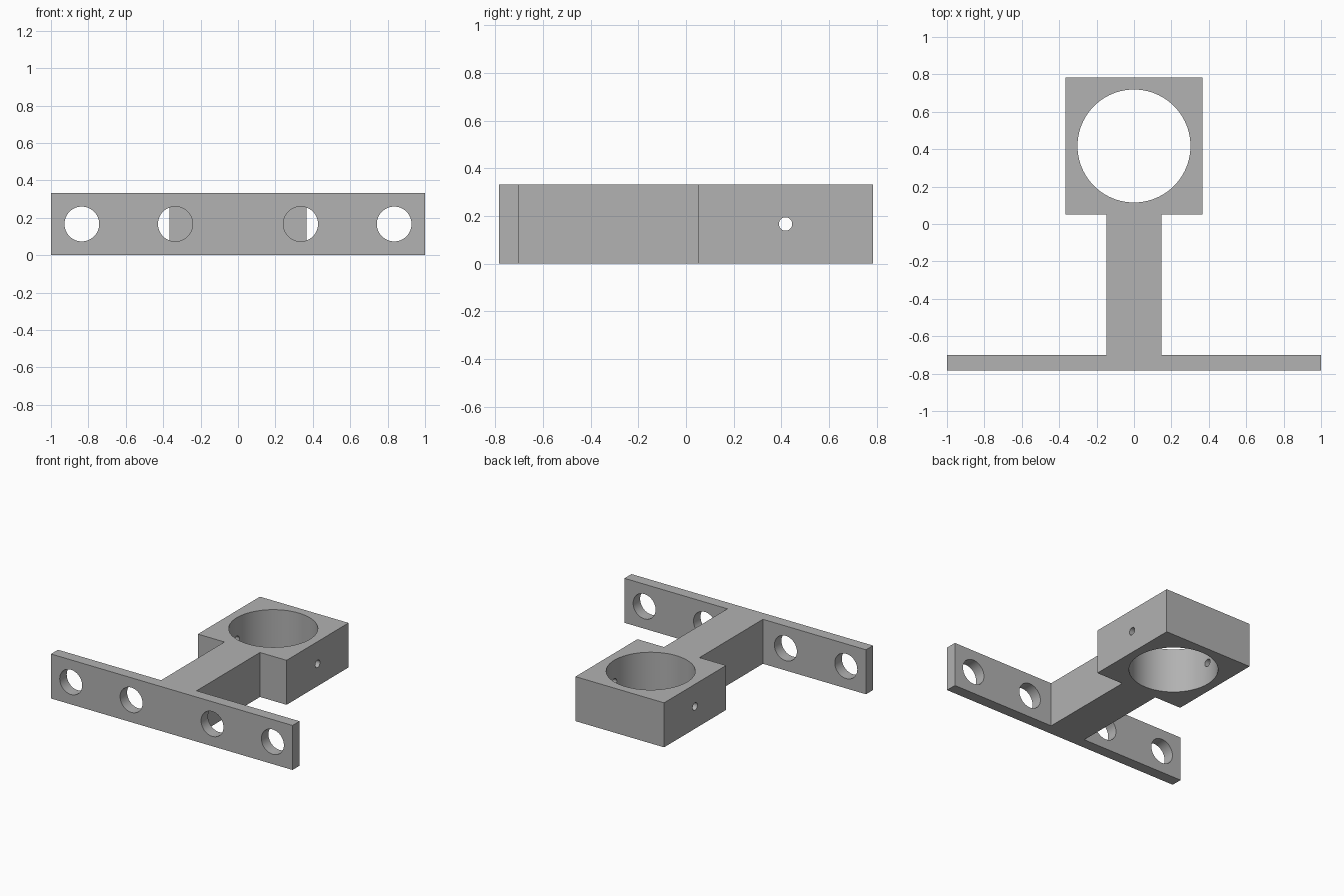
import bpy, bmesh, math
from mathutils import Vector

if "Cube" in bpy.data.objects:
    bpy.data.objects.remove(bpy.data.objects["Cube"], do_unlink=True)

HEIGHT = 0.333
MID = HEIGHT / 2
RING_Y = 0.417

grey = bpy.data.materials.new("plain grey")
grey.use_nodes = True
colour = (0.445, 0.445, 0.445, 1)
grey.diffuse_color = colour
grey.node_tree.nodes["Principled BSDF"].inputs["Base Color"].default_value = colour

# Bracket body: mounting plate, stem and clamp block as one extruded outline
half = [(1, -0.783), (1, -0.7), (0.147, -0.7), (0.147, 0.05), (0.367, 0.05), (0.367, 0.783)]
outline = half + [(-x, y) for x, y in reversed(half)]
bm = bmesh.new()
face = bm.faces.new([bm.verts.new((x, y, 0)) for x, y in outline])
top = bmesh.ops.extrude_face_region(bm, geom=[face])["geom"]
bmesh.ops.translate(bm, vec=(0, 0, HEIGHT),
                    verts=[v for v in top if isinstance(v, bmesh.types.BMVert)])
bmesh.ops.recalc_face_normals(bm, faces=bm.faces)
mesh = bpy.data.meshes.new("bracket")
bm.to_mesh(mesh)
bm.free()
mesh.materials.append(grey)
bracket = bpy.data.objects.new("bracket", mesh)
bpy.context.collection.objects.link(bracket)


def drill(name, centre, axis, radius, depth, sides):
    """Cut a round hole through the bracket along the given axis."""
    rotation = Vector((0, 0, 1)).rotation_difference(Vector(axis)).to_euler()
    bpy.ops.mesh.primitive_cylinder_add(vertices=sides, radius=radius, depth=depth,
                                        location=centre, rotation=rotation)
    cutter = bpy.context.object
    cutter.name = name
    cutter.data.materials.append(grey)
    bpy.ops.object.select_all(action="DESELECT")
    bracket.select_set(True)
    bpy.context.view_layer.objects.active = bracket
    cut = bracket.modifiers.new(name, "BOOLEAN")
    cut.operation = "DIFFERENCE"
    cut.solver = "EXACT"
    cut.object = cutter
    bpy.ops.object.modifier_apply(modifier=cut.name)
    bpy.data.objects.remove(cutter, do_unlink=True)


# Large vertical bore and the cross hole for the set screws
drill("clamp_bore", (0, RING_Y, MID), (0, 0, 1), 0.302, 1, 96)
drill("screw_hole", (0, RING_Y, MID), (1, 0, 0), 0.028, 1, 32)

# Four mounting holes through the plate
for x in (-0.835, -0.335, 0.335, 0.835):
    drill("mounting_hole", (x, -0.74, MID), (0, 1, 0), 0.093, 0.3, 48)

bpy.ops.object.select_all(action="DESELECT")
bracket.select_set(True)
bpy.context.view_layer.objects.active = bracket
bpy.ops.object.shade_smooth_by_angle(angle=math.radians(30))
